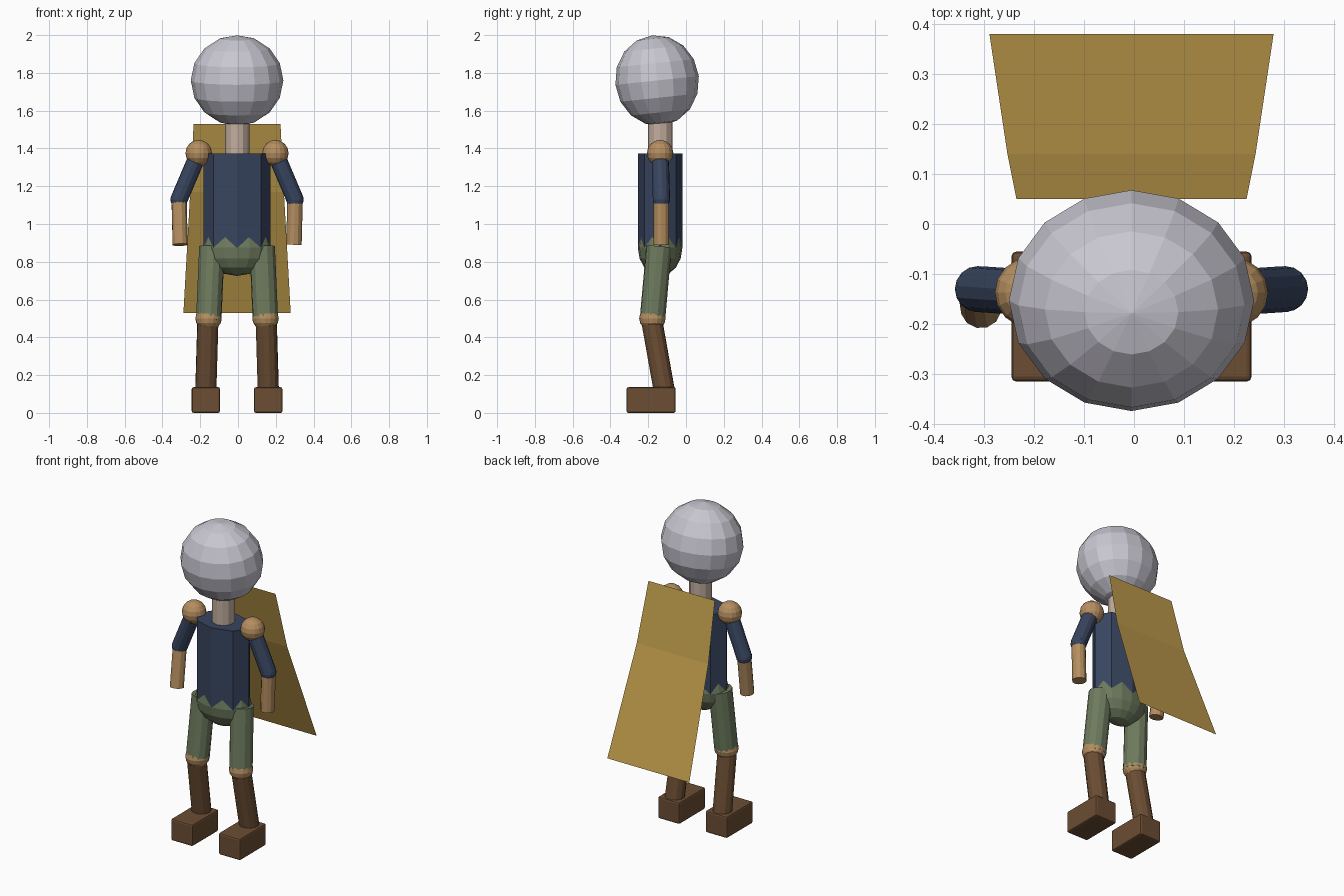
import bpy, bmesh, math
from mathutils import Vector

if "Cube" in bpy.data.objects:
    bpy.data.objects.remove(bpy.data.objects["Cube"])


def material(name, hex_code):
    def lin(c):
        c /= 255
        return c / 12.92 if c < 0.04045 else ((c + 0.055) / 1.055) ** 2.4
    m = bpy.data.materials.new(name)
    m.diffuse_color = [lin(int(hex_code[i:i + 2], 16)) for i in (0, 2, 4)] + [1]
    m.use_nodes = True
    m.node_tree.nodes["Principled BSDF"].inputs["Base Color"].default_value = m.diffuse_color
    return m


GREY = material("pale grey", "C8C6D0")
NECK = material("pale skin", "C2AE9E")
TAN = material("tan", "B58E60")
NAVY = material("navy", "38455F")
GREEN = material("olive green", "6E7B5E")
BROWN = material("brown", "6B4D33")
GOLD = material("gold", "BC994A")


def finish(bm, name, mat, loc=(0, 0, 0)):
    me = bpy.data.meshes.new(name)
    bm.to_mesh(me)
    bm.free()
    ob = bpy.data.objects.new(name, me)
    ob.location = loc
    bpy.context.collection.objects.link(ob)
    me.materials.append(mat)
    return ob


def ball(name, mat, loc, radii, segs=16, rings=8, tilt=0):
    bm = bmesh.new()
    bmesh.ops.create_uvsphere(bm, u_segments=segs, v_segments=rings, radius=1)
    # put a vertex column on the front and back
    ob = finish(bm, name, mat, loc)
    ob.scale = radii
    ob.rotation_euler.x = tilt
    return ob


def tube(name, mat, a, b, r, sides=12, squash=1.0):
    a, b = Vector(a), Vector(b)
    bm = bmesh.new()
    bmesh.ops.create_cone(bm, cap_ends=True, segments=sides, radius1=r,
                          radius2=r, depth=(b - a).length)
    ob = finish(bm, name, mat, (a + b) / 2)
    ob.rotation_mode = 'QUATERNION'
    ob.rotation_quaternion = Vector((0, 0, 1)).rotation_difference(b - a)
    ob.scale.y = squash
    return ob


def box(name, mat, lo, hi, bevel):
    bm = bmesh.new()
    bmesh.ops.create_cube(bm, size=1)
    for v in bm.verts:
        v.co = [(l + h) / 2 + c * (h - l) for l, h, c in zip(lo, hi, v.co)]
    ob = finish(bm, name, mat)
    mod = ob.modifiers.new("bevel", 'BEVEL')
    mod.width, mod.segments = bevel, 2
    return ob


CX, CY = -0.005, -0.137   # body axis

# Head, neck and trunk
ball("head", GREY, (CX, -0.153, 1.76), (0.245, 0.222, 0.24), tilt=math.radians(6))
tube("neck", NECK, (CX, CY, 1.33), (CX, CY, 1.58), 0.065)
tube("torso", NAVY, (CX, CY, 0.875), (CX, CY, 1.372), 0.178, sides=8, squash=0.665)
ball("pelvis", GREEN, (CX, CY, 0.875), (0.178, 0.118, 0.15))

# Limbs, the left arm swinging slightly forward
for side, s, hand_y in (("left", -1, -0.168), ("right", 1, -0.13)):
    def at(x, y, z):
        return (CX + s * x, y, z)
    shoulder, elbow = at(0.203, CY, 1.375), at(0.307, -0.13, 1.13)
    ball(side + "_shoulder", TAN, shoulder, (0.07,) * 3)
    tube(side + "_upper_arm", NAVY, shoulder, elbow, 0.046)
    ball(side + "_elbow", NAVY, elbow, (0.046,) * 3)
    tube(side + "_forearm", TAN, elbow, at(0.301, hand_y, 0.89), 0.041)

    knee = at(0.15, -0.178, 0.49)
    tube(side + "_thigh", GREEN, at(0.133, -0.143, 0.88), knee, 0.068)
    ball(side + "_knee", TAN, at(0.151, -0.178, 0.5), (0.07, 0.07, 0.065))
    tube(side + "_shin", BROWN, at(0.155, -0.178, 0.47), at(0.166, -0.112, 0.1), 0.057)
    x0, x1 = sorted((CX + s * 0.09, CX + s * 0.24))
    box(side + "_foot", BROWN, (x0, -0.315, 0), (x1, -0.055, 0.136), 0.01)

# Cape: a single sheet with one crease
bm = bmesh.new()
rows = [(0.23, 0.05, 1.53), (0.248, 0.14, 1.17), (0.284, 0.38, 0.53)]
verts = [(bm.verts.new((CX - w, y, z)), bm.verts.new((CX + w, y, z))) for w, y, z in rows]
for (a, b), (c, d) in zip(verts, verts[1:]):
    bm.faces.new((b, a, c, d))
finish(bm, "cape", GOLD)
